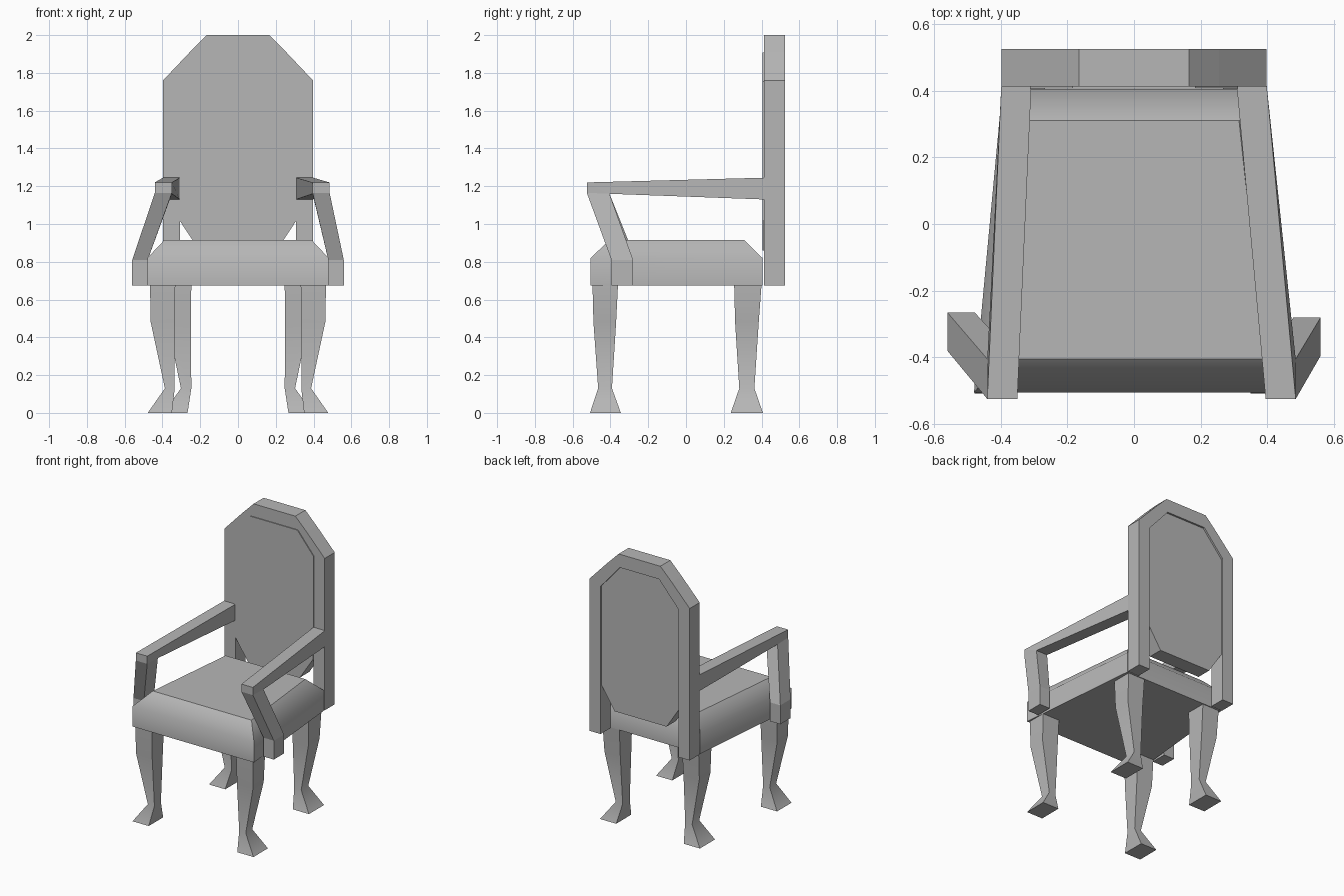
import bpy
import bmesh

cube = bpy.data.objects.get("Cube")
if cube:
    bpy.data.objects.remove(cube, do_unlink=True)

# Single plain grey
GREY = (0.47, 0.47, 0.47, 1.0)
mat = bpy.data.materials.new("plain grey")
mat.use_nodes = True
mat.diffuse_color = GREY
mat.node_tree.nodes["Principled BSDF"].inputs["Base Color"].default_value = GREY


def finish(bm, name, soft_levels=()):
    """Make the object; level rings at soft_levels are shaded smooth."""
    bmesh.ops.recalc_face_normals(bm, faces=bm.faces)
    for face in bm.faces:
        face.smooth = bool(soft_levels)
    for edge in bm.edges:
        edge.smooth = any(all(abs(v.co.z - z) < 0.001 for v in edge.verts)
                          for z in soft_levels)
    mesh = bpy.data.meshes.new(name)
    bm.to_mesh(mesh)
    bm.free()
    mesh.materials.append(mat)
    obj = bpy.data.objects.new(name, mesh)
    bpy.context.collection.objects.link(obj)
    return obj


def loft(name, rings, soft_levels=()):
    """Skin a stack of closed rings and cap both ends."""
    bm = bmesh.new()
    loops = [[bm.verts.new(p) for p in ring] for ring in rings]
    n = len(loops[0])
    for a, b in zip(loops, loops[1:]):
        for i in range(n):
            j = (i + 1) % n
            bm.faces.new((a[i], a[j], b[j], b[i]))
    bm.faces.new(loops[0])
    bm.faces.new(loops[-1])
    return finish(bm, name, soft_levels)


def trapezoid(front, back, y0, y1, z):
    return [(-front, y0, z), (front, y0, z), (back, y1, z), (-back, y1, z)]


def rect(x0, x1, y0, y1, z):
    return [(x0, y0, z), (x1, y0, z), (x1, y1, z), (x0, y1, z)]


# Seat cushion with sloping shoulders
loft("seat", [trapezoid(0.48, 0.395, -0.505, 0.405, 0.675),
              trapezoid(0.48, 0.395, -0.505, 0.405, 0.82),
              trapezoid(0.39, 0.315, -0.405, 0.31, 0.915)], (0.82,))

# Legs: (x inner, x outer, y front, y rear, z) from foot to top
front_leg = [(0.35, 0.478, -0.508, -0.345, 0), (0.335, 0.387, -0.465, -0.392, 0.13),
             (0.335, 0.462, -0.49, -0.37, 0.48), (0.332, 0.466, -0.495, -0.36, 0.68)]
back_leg = [(0.267, 0.395, 0.237, 0.407, 0), (0.247, 0.302, 0.282, 0.362, 0.13),
            (0.25, 0.375, 0.26, 0.385, 0.48), (0.247, 0.38, 0.255, 0.4, 0.68)]
for side, s in (("left", 1), ("right", -1)):
    for end, rings in (("front", front_leg), ("back", back_leg)):
        loft(f"{end}_leg_{side}",
             [rect(s * a, s * b, y0, y1, z) for a, b, y0, y1, z in rings],
             (0.13, 0.48))


# Back frame: an arch-shaped band given depth
def mirrored(half):
    return half + [(-x, z) for x, z in reversed(half)]


outer = mirrored([(0.397, 0.675), (0.397, 1.76), (0.255, 1.91), (0.165, 2.0)])
inner = mirrored([(0.308, 0.675), (0.308, 1.73), (0.22, 1.83), (0.155, 1.905)])
bm = bmesh.new()
lines = [[bm.verts.new((x, y, z)) for x, z in line]
         for y in (0.412, 0.525) for line in (outer, inner)]
outer_f, inner_f, outer_b, inner_b = lines
for a, b in ((outer_f, inner_f), (inner_f, inner_b),
             (inner_b, outer_b), (outer_b, outer_f)):
    for i in range(len(a) - 1):
        bm.faces.new((a[i], a[i + 1], b[i + 1], b[i]))
for i in (0, -1):
    bm.faces.new((outer_f[i], inner_f[i], inner_b[i], outer_b[i]))
finish(bm, "back_frame")

# Back panel: eight-sided slab inside the frame
panel = mirrored([(0.205, 0.86), (0.31, 1.02), (0.312, 1.755), (0.185, 1.908)])
loft("back_panel", [[(x, y, z) for x, z in panel] for y in (0.406, 0.512)])


# Arms: paired upper and lower (y, z) points from the back frame to the post foot
def arm(name, s, reach, shift):
    top = [(0.415, 1.245), (-0.525, 1.22), (-0.525, 1.165),
           (-0.395 + shift, 0.81), (-0.395 + shift, 0.675)]
    under = [(0.415, 1.13), (-0.405, 1.16), (-0.405, 1.16),
             (-0.28 + shift, 0.81), (-0.28 + shift, 0.675)]
    near = [0.308, reach, reach, 0.478, 0.478]
    far = [0.398, reach + 0.09, reach + 0.09, 0.56, 0.56]
    rings = [[(s * a, *t), (s * b, *t), (s * b, *u), (s * a, *u)]
             for a, b, t, u in zip(near, far, top, under)]
    obj = loft(name, rings)
    # Join the doubled points at the elbow
    bm = bmesh.new()
    bm.from_mesh(obj.data)
    bmesh.ops.remove_doubles(bm, verts=bm.verts, dist=0.0005)
    bm.to_mesh(obj.data)
    bm.free()


arm("arm_left", 1, 0.395, 0.0)
arm("arm_right", -1, 0.35, 0.015)
